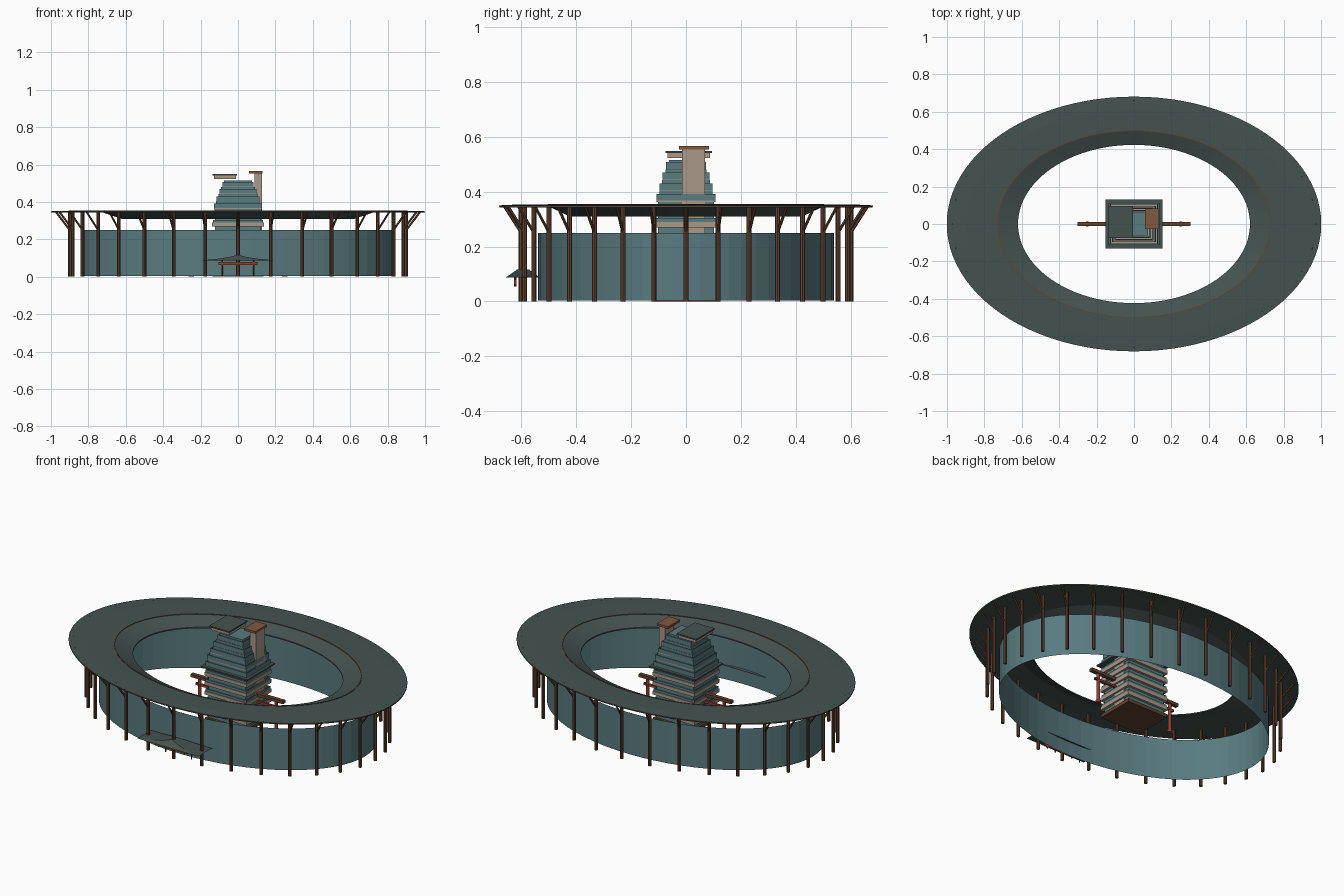
import bpy, bmesh, math
from mathutils import Vector

if "Cube" in bpy.data.objects:
    bpy.data.objects.remove(bpy.data.objects["Cube"])


def mat(name, c):
    m = bpy.data.materials.new(name)
    m.diffuse_color = (*c, 1)
    m.use_nodes = True
    m.node_tree.nodes["Principled BSDF"].inputs["Base Color"].default_value = m.diffuse_color
    return m


ROOF = mat("dark_green_roof", (.06, .085, .08))
TEAL = mat("teal_glass", (.10, .20, .215))
WOOD = mat("brown_timber", (.12, .055, .03))
BEIGE = mat("beige_stone", (.40, .32, .25))
COPPER = mat("copper_cap", (.22, .10, .05))
RED = mat("red_lacquer", (.27, .05, .03))


def make(name, bm, m):
    bmesh.ops.recalc_face_normals(bm, faces=bm.faces)
    me = bpy.data.meshes.new(name)
    bm.to_mesh(me)
    bm.free()
    ob = bpy.data.objects.new(name, me)
    bpy.context.collection.objects.link(ob)
    me.materials.append(m)
    return ob


def add_box(bm, x0, x1, y0, y1, z0, z1):
    r = bmesh.ops.create_cube(bm, size=1)
    for v in r["verts"]:
        v.co = ((x0 + x1) / 2 + v.co.x * (x1 - x0),
                (y0 + y1) / 2 + v.co.y * (y1 - y0),
                (z0 + z1) / 2 + v.co.z * (z1 - z0))


def box(name, m, *b):
    bm = bmesh.new()
    add_box(bm, *b)
    return make(name, bm, m)


def add_rod(bm, a, b, r, n=8):
    a, b = Vector(a), Vector(b)
    d = b - a
    res = bmesh.ops.create_cone(bm, cap_ends=True, segments=n, radius1=r, radius2=r, depth=d.length)
    q = d.to_track_quat('Z', 'Y')
    for v in res["verts"]:
        v.co = q @ v.co + (a + b) / 2


def ellipse_loft(name, m, prof, n=64, closed=False):
    # sweep (semi_x, semi_y, z) points around the ellipse
    bm = bmesh.new()
    rings = [[bm.verts.new((a * math.cos(2 * math.pi * i / n), b * math.sin(2 * math.pi * i / n), z))
              for i in range(n)] for a, b, z in prof]
    for k in range(len(rings) if closed else len(rings) - 1):
        p, q = rings[k], rings[(k + 1) % len(rings)]
        for i in range(n):
            j = (i + 1) % n
            bm.faces.new((p[i], p[j], q[j], q[i]))
    return make(name, bm, m)


# oval wall and ring roof
ellipse_loft("oval_wall", TEAL, [(.83, .54, .004), (.83, .54, .25)])
top = [(1, .68, .350), (.9, .615, .353), (.73, .5, .353), (.62, .423, .316)]
ellipse_loft("ring_roof", ROOF, top + [(a, b, z - .007) for a, b, z in reversed(top)], 96, True)
# thin timber trims on the roof
for nm, a, b, z in (("roof_rim", 1, .68, .347), ("roof_ridge_trim", .731, .501, .353)):
    ellipse_loft(nm, WOOD, [(a + .001, b + .001, z - .002), (a + .001, b + .001, z + .002),
                            (a - .004, b - .004, z + .002), (a - .004, b - .004, z - .002)], 96, True)

# timber columns and outward struts
posts, struts = bmesh.new(), bmesh.new()
for i in range(32):
    c, s = math.cos(i * math.pi / 16), math.sin(i * math.pi / 16)
    add_rod(posts, (.9 * c, .6 * s, 0), (.9 * c, .6 * s, .352), .0095)
    add_rod(struts, (.9 * c, .6 * s, .25), (.975 * c, .663 * s, .349), .0055, 6)
make("columns", posts, WOOD)
make("column_struts", struts, WOOD)

# entrance canopy: concave hipped sheet with thickness
bm = bmesh.new()
prof = [(.2, .064, .087), (.1, .048, .097), (.04, .034, .107), (.006, .022, .116)]
rings = [[bm.verts.new((sx * a, -.594 + sy * b, z)) for sx, sy in ((-1, -1), (1, -1), (1, 1), (-1, 1))]
         for a, b, z in prof]
for p, q in zip(rings, rings[1:]):
    for i in range(4):
        j = (i + 1) % 4
        bm.faces.new((p[i], p[j], q[j], q[i]))
bm.faces.new(rings[-1])
bm.faces.new(rings[0][::-1])
make("entrance_canopy", bm, ROOF)
bm = bmesh.new()
for y in (-.622, -.556):
    add_box(bm, -.105, .105, y - .004, y + .004, .062, .08)
make("canopy_beams", bm, RED)
bm = bmesh.new()
for x in (-.085, .085):
    add_rod(bm, (x, -.556, 0), (x, -.556, .087), .004)
    add_rod(bm, (x, -.622, .055), (x, -.622, .087), .004)
make("canopy_posts", bm, WOOD)

# tower: lower floors with projecting slabs
box("tower_base", WOOD, -.135, .135, -.115, .115, 0, .02)
box("tower_core", TEAL, -.122, .122, -.102, .102, .02, .33)
slabs, rails = bmesh.new(), bmesh.new()


def add_rail(bm, a, b, z0, z1, t=.004):
    for s in (-1, 1):
        add_box(bm, min(s * a, s * (a - t)), max(s * a, s * (a - t)), -b, b, z0, z1)
        add_box(bm, -a, a, min(s * b, s * (b - t)), max(s * b, s * (b - t)), z0, z1)


for k in range(5):
    z = .045 + .056 * k
    add_box(slabs, -.138, .138, -.116, .116, z, z + .02)
    add_rail(rails, .134, .112, z + .02, z + .034)
make("floor_slabs", slabs, BEIGE)
box("skirt_roof", ROOF, -.152, .152, -.13, .13, .318, .326)

# stepped upper tiers with parapets
tiers, ledges = bmesh.new(), bmesh.new()
z = .326
for a, b, h in ((.125, .102, .039), (.118, .097, .039), (.104, .087, .039), (.09, .075, .038), (.074, .062, .034)):
    add_box(tiers, -a, a, -b, b, z, z + h)
    add_box(ledges, -a - .01, a + .01, -b - .01, b + .01, z - .003, z + .002)
    add_rail(rails, a + .01, b + .01, z + .002, z + .026)
    z += h
make("upper_tiers", tiers, TEAL)
make("tier_ledges", ledges, BEIGE)
make("balcony_rails", rails, TEAL)

# roof pavilion slab and lift shaft
box("pavilion", BEIGE, -.128, -.012, -.068, .088, .522, .542)
box("pavilion_roof", ROOF, -.135, -.005, -.075, .095, .54, .548)
box("lift_shaft", BEIGE, .088, .128, -.015, .07, .02, .555)
box("lift_cap", COPPER, .058, .132, -.026, .084, .553, .566)

# timber gate passing through the tower
box("gate_top_beam", WOOD, -.302, .302, -.011, .011, .176, .194)
box("gate_tie_beam", RED, -.275, .275, -.006, .006, .135, .148)
bm = bmesh.new()
for x in (-.25, .25):
    add_rod(bm, (x, 0, 0), (x, 0, .178), .009, 12)
    add_rod(bm, (x, 0, 0), (x, 0, .014), .014, 12)
make("gate_posts", bm, RED)
